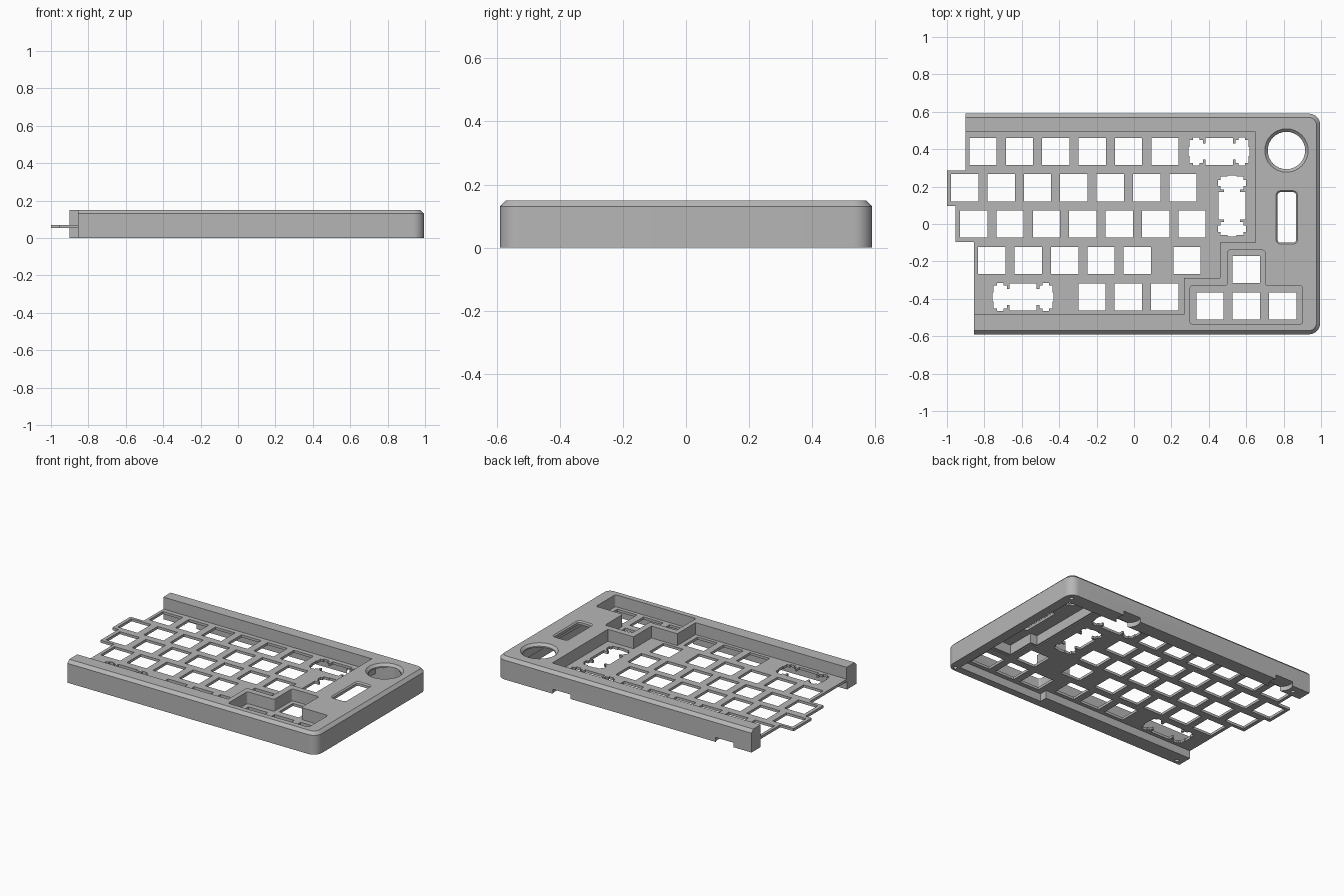
import bpy, bmesh, math

cube = bpy.data.objects.get("Cube")
if cube:
    bpy.data.objects.remove(cube, do_unlink=True)

grey = bpy.data.materials.new("plain_grey")
grey.use_nodes = True
grey.diffuse_color = (0.47, 0.47, 0.47, 1)
grey.node_tree.nodes["Principled BSDF"].inputs["Base Color"].default_value = grey.diffuse_color

PITCH, HOLE = 0.1945, 0.146


def add_object(name, data):
    obj = bpy.data.objects.new(name, data)
    bpy.context.collection.objects.link(obj)
    return obj


def loft(name, rings, radius=0):
    """Join (z, outline) rings into a closed solid, optionally rounding upright edges."""
    bm = bmesh.new()
    loops = [[bm.verts.new((x, y, z)) for x, y in pts] for z, pts in rings]
    n = len(loops[0])
    for low, high in zip(loops, loops[1:]):
        for i in range(n):
            j = (i + 1) % n
            bm.faces.new((low[i], low[j], high[j], high[i]))
    bm.faces.new(loops[0][::-1])
    bm.faces.new(loops[-1])
    bmesh.ops.remove_doubles(bm, verts=bm.verts, dist=0.0001)
    if radius:
        upright = [e for e in bm.edges if abs(e.verts[0].co.z - e.verts[1].co.z) > 0.01]
        bmesh.ops.bevel(bm, geom=upright, offset=radius, segments=4, affect='EDGES', profile=0.5)
    bmesh.ops.recalc_face_normals(bm, faces=bm.faces)
    mesh = bpy.data.meshes.new(name)
    bm.to_mesh(mesh)
    bm.free()
    mesh.materials.append(grey)
    return add_object(name, mesh)


def prism(name, pts, z0, z1, radius=0):
    return loft(name, [(z0, pts), (z1, pts)], radius)


def rounded(cx, cy, w, h, r, steps=8):
    """Rounded rectangle outline; a circle when r is half the width."""
    pts = []
    for k, (sx, sy) in enumerate([(1, 1), (-1, 1), (-1, -1), (1, -1)]):
        for i in range(steps + 1):
            a = math.pi / 2 * (k + i / steps)
            pts.append((cx + sx * (w / 2 - r) + r * math.cos(a),
                        cy + sy * (h / 2 - r) + r * math.sin(a)))
    return pts


def cut(target, cutter):
    mod = target.modifiers.new("cut", 'BOOLEAN')
    mod.operation, mod.solver, mod.object = 'DIFFERENCE', 'MANIFOLD', cutter
    bpy.context.view_layer.objects.active = target
    bpy.ops.object.modifier_apply(modifier=mod.name)
    bpy.data.objects.remove(cutter, do_unlink=True)


# Case body: rounded block with chamfered top edge
case = loft("case", [(0, rounded(-0.1025, 0, 2.195, 1.18, 0.06)),
                     (0.13, rounded(-0.1025, 0, 2.195, 1.18, 0.06)),
                     (0.15, rounded(-0.1025, 0, 2.155, 1.14, 0.04))])

# Open left side, with the front rail shorter than the back rail
cut(case, prism("left_end", [(-1.5, -1), (-0.855, -1), (-0.855, 0), (-0.9, 0),
                             (-0.9, 1), (-1.5, 1)], -0.1, 0.3))

# Stepped key well and arrow key well
cut(case, prism("key_well", [(-1.4, 0.492), (-1.4, -0.485), (0.268, -0.485), (0.268, -0.29),
                             (0.46, -0.29), (0.46, -0.1), (0.65, -0.1), (0.65, 0.492)],
                -0.1, 0.3))
cut(case, prism("arrow_well", [(0.5, -0.14), (0.5, -0.33), (0.3, -0.33), (0.3, -0.535),
                               (0.9, -0.535), (0.9, -0.33), (0.7, -0.33), (0.7, -0.14)],
                -0.1, 0.3, 0.012))

# Hollow underside, then the deeper hollow beneath the right-hand controls
cut(case, prism("underside", [(-1.4, 0.495), (-1.4, -0.488), (0.29, -0.488), (0.29, -0.54),
                              (0.93, -0.54), (0.93, 0.495)], -0.1, 0.06))
cut(case, prism("control_hollow", [(0.68, 0.49), (0.68, -0.11), (0.73, -0.11), (0.73, -0.3),
                                   (0.925, -0.3), (0.925, 0.49)], -0.1, 0.125))


# Knob hole and slot, both with chamfered rims
def rimmed_hole(cx, cy, w, h, r, rim):
    cut(case, loft("hole", [(-0.1, rounded(cx, cy, w, h, r)),
                            (0.15 - rim, rounded(cx, cy, w, h, r)),
                            (0.15 + rim, rounded(cx, cy, w + 4 * rim, h + 4 * rim, r + 2 * rim))]))


rimmed_hole(0.815, 0.393, 0.2, 0.2, 0.1, 0.016)
rimmed_hole(0.817, 0.035, 0.098, 0.27, 0.015, 0.008)

# Round foot pockets breaking through the back wall
for x in (0.51, -0.7):
    cut(case, prism("foot_pocket", rounded(x, 0.555, 0.15, 0.15, 0.075), -0.1, 0.03))

# Screw holes under the corners
for x in (0.95, -0.81):
    for y in (0.54, -0.56):
        cut(case, prism("screw_hole", rounded(x, y, 0.026, 0.026, 0.013, 3), -0.1, 0.055))

# Switch plate outline with staggered left edge
outlines = [[(-0.9, 0.5), (0.67, 0.5), (0.67, -0.12), (0.72, -0.12), (0.72, -0.315),
             (0.915, -0.315), (0.915, -0.55), (0.285, -0.55), (0.285, -0.5), (-0.855, -0.5),
             (-0.855, -0.095), (-0.955, -0.095), (-0.955, 0.095), (-1, 0.095),
             (-1, 0.285), (-0.9, 0.285)]]

# Switch holes: first x, y, count for each run
runs = [(-0.807, 0.388, 6), (-0.905, 0.193, 7), (-0.857, 0, 7), (-0.76, -0.195, 5),
        (0.283, -0.195, 1), (-0.225, -0.39, 3), (0.406, -0.438, 3), (0.6, -0.243, 1)]
for x, y, count in runs:
    for i in range(count):
        outlines.append([(x + i * PITCH + sx * HOLE / 2, y + sy * HOLE / 2)
                         for sx, sy in ((1, 1), (-1, 1), (-1, -1), (1, -1))])

# Wide-key openings: one quarter mirrored into switch hole, channels and notched side slots
quarter = [(0.163, 0.025), (0.157, 0.025), (0.157, 0.062), (0.139, 0.062), (0.139, 0.075),
           (0.105, 0.075), (0.105, 0.062), (0.087, 0.062), (0.087, 0.042), (0.073, 0.042),
           (0.073, 0.073)]
half = quarter + [(-u, v) for u, v in reversed(quarter)]
opening = half + [(-u, -v) for u, v in half]
outlines.append([(0.455 + u, 0.388 + v) for u, v in opening])
outlines.append([(-0.593 + u, -0.39 + v) for u, v in opening])
outlines.append([(0.524 + v, 0.097 + u) for u, v in opening])

# Fill the outlines as one flat sheet with holes and give it thickness
sheet = bpy.data.curves.new("plate_outline", 'CURVE')
sheet.dimensions = '2D'
sheet.fill_mode = 'BOTH'
sheet.extrude = 0.0085
for pts in outlines:
    spline = sheet.splines.new('POLY')
    spline.points.add(len(pts) - 1)
    for point, (x, y) in zip(spline.points, pts):
        point.co = (x, y, 0, 1)
    spline.use_cyclic_u = True
outline = add_object("plate_outline", sheet)
depsgraph = bpy.context.evaluated_depsgraph_get()
plate_mesh = bpy.data.meshes.new_from_object(outline.evaluated_get(depsgraph))
bpy.data.objects.remove(outline, do_unlink=True)
plate_mesh.materials.clear()
plate_mesh.materials.append(grey)
plate = add_object("switch_plate", plate_mesh)
plate.location.z = 0.0615

# Smooth the rounded corners, keep edges crisp
for obj in (case, plate):
    bpy.ops.object.select_all(action='DESELECT')
    obj.select_set(True)
    bpy.context.view_layer.objects.active = obj
    bpy.ops.object.shade_smooth_by_angle(angle=math.radians(25))
